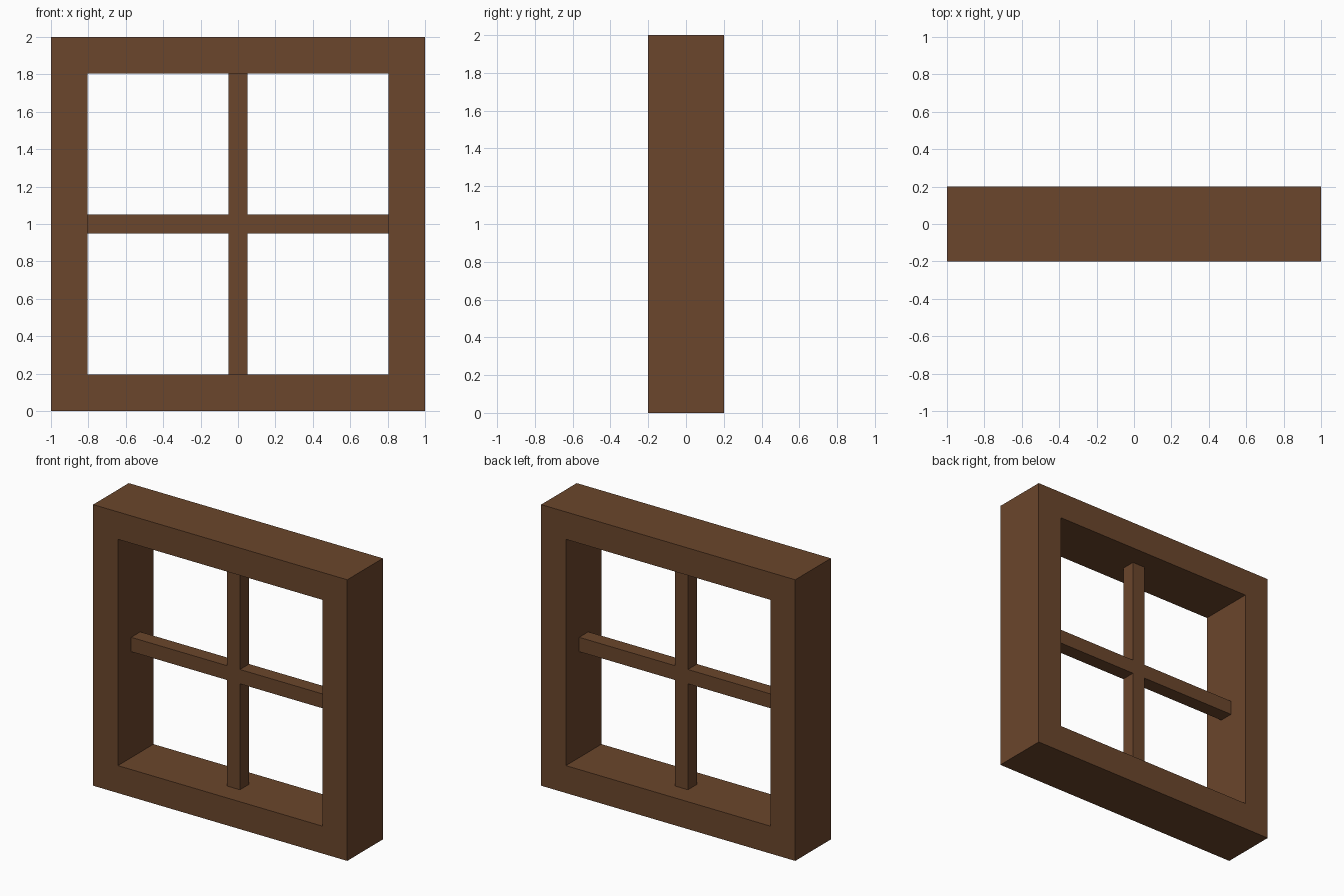
import bpy

if "Cube" in bpy.data.objects:
    bpy.data.objects.remove(bpy.data.objects["Cube"])

SIZE, DEPTH, BORDER, BAR = 2.0, 0.4, 0.195, 0.102

wood = bpy.data.materials.new("brown wood")
wood.diffuse_color = (0.147, 0.061, 0.025, 1)
wood.use_nodes = True
wood.node_tree.nodes["Principled BSDF"].inputs["Base Color"].default_value = wood.diffuse_color


def add_mesh(name, verts, faces):
    mesh = bpy.data.meshes.new(name)
    mesh.from_pydata(verts, [], faces)
    mesh.materials.append(wood)
    obj = bpy.data.objects.new(name, mesh)
    bpy.context.collection.objects.link(obj)
    return obj


def square(half, y):
    c = SIZE / 2
    return [(sx * half, y, c + sz * half)
            for sx, sz in ((-1, -1), (1, -1), (1, 1), (-1, 1))]


def add_bar(name, x0, x1, z0, z1):
    h = BAR / 2
    bpy.ops.mesh.primitive_cube_add(size=1, location=((x0 + x1) / 2, 0, (z0 + z1) / 2))
    obj = bpy.context.object
    obj.name = name
    obj.scale = (x1 - x0, 2 * h, z1 - z0)
    bpy.ops.object.transform_apply(location=False, rotation=False, scale=True)
    obj.data.materials.append(wood)


# Outer frame: four square loops bridged into one closed ring
outer, inner, d = SIZE / 2, SIZE / 2 - BORDER, DEPTH / 2
loops = [(outer, -d), (inner, -d), (inner, d), (outer, d)]
verts = [v for half, y in loops for v in square(half, y)]
faces = []
for l in range(4):
    n = (l + 1) % 4
    for i in range(4):
        j = (i + 1) % 4
        faces.append((l * 4 + i, l * 4 + j, n * 4 + j, n * 4 + i))
add_mesh("window_frame", verts, faces)

# Glazing bars, flush where they cross
h = BAR / 2
add_bar("vertical_bar", -h, h, BORDER, SIZE - BORDER)
add_bar("left_crossbar", -inner, -h, SIZE / 2 - h, SIZE / 2 + h)
add_bar("right_crossbar", h, inner, SIZE / 2 - h, SIZE / 2 + h)
